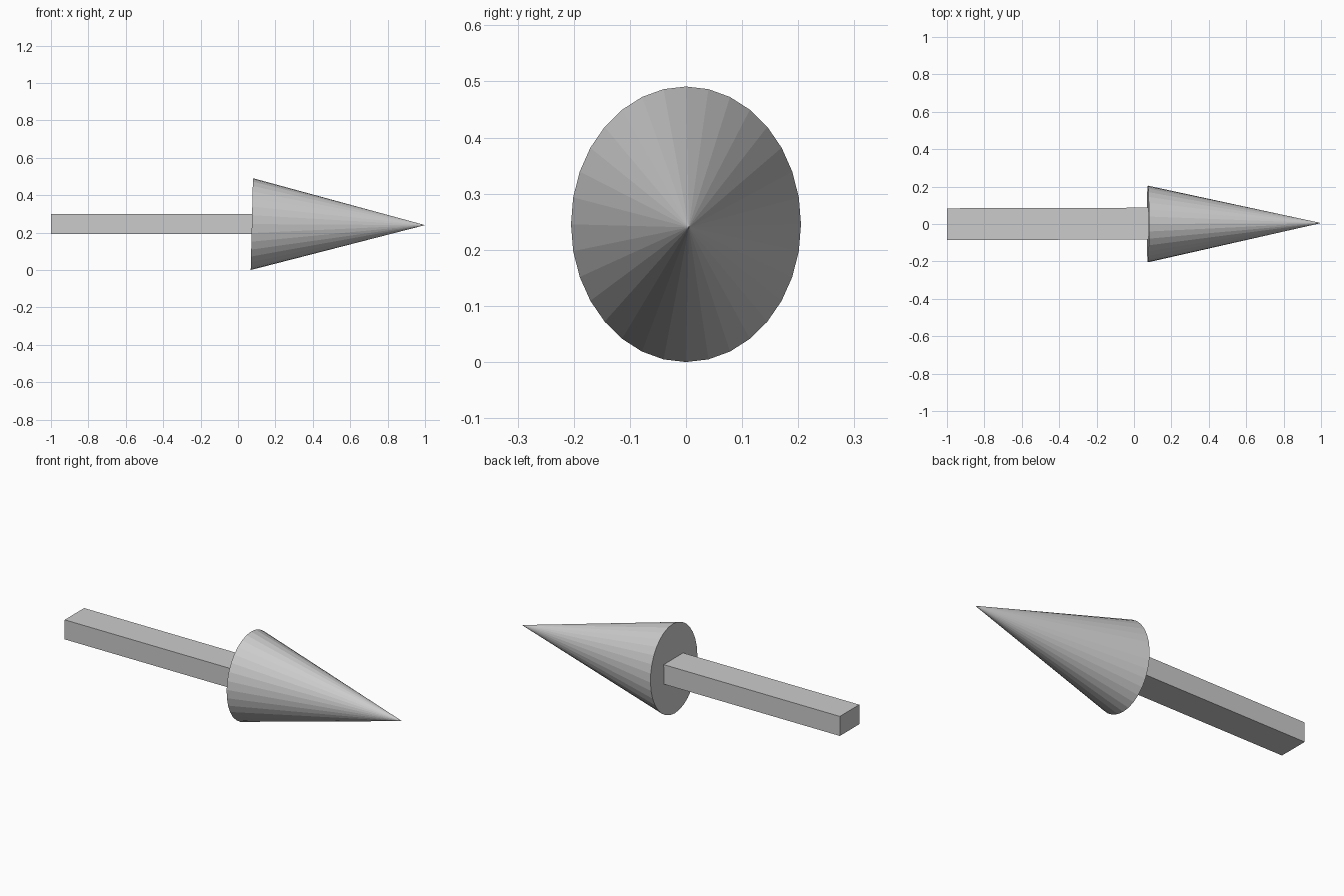
import bpy
import bmesh
from math import sin, cos, tau

if "Cube" in bpy.data.objects:
    bpy.data.objects.remove(bpy.data.objects["Cube"])


def finish(bm, name):
    bmesh.ops.recalc_face_normals(bm, faces=bm.faces)
    mesh = bpy.data.meshes.new(name)
    bm.to_mesh(mesh)
    bm.free()
    obj = bpy.data.objects.new(name, mesh)
    bpy.context.collection.objects.link(obj)
    return obj


# Arrow head: low-poly oval cone with a slightly tilted flat base
bm = bmesh.new()
SIDES = 32
ring = []
for i in range(SIDES):
    a = tau * i / SIDES
    ring.append(bm.verts.new((0.074 + 0.006 * sin(a),
                              0.205 * cos(a),
                              0.2455 + 0.2455 * sin(a))))
tip = bm.verts.new((1.0, 0.005, 0.24))
bm.faces.new(ring)
for i in range(SIDES):
    bm.faces.new((ring[i], ring[(i + 1) % SIDES], tip))
finish(bm, "arrow_head")

# Arrow shaft: rectangular bar with a very slight yaw, closed at both ends
bm = bmesh.new()
bmesh.ops.create_cube(bm, size=1)
for v in bm.verts:
    x = -1.0 if v.co.x < 0 else 0.085
    v.co = (x, v.co.y * 0.17 + 0.002 + 0.003 * x, v.co.z * 0.108 + 0.246)
finish(bm, "arrow_shaft")
